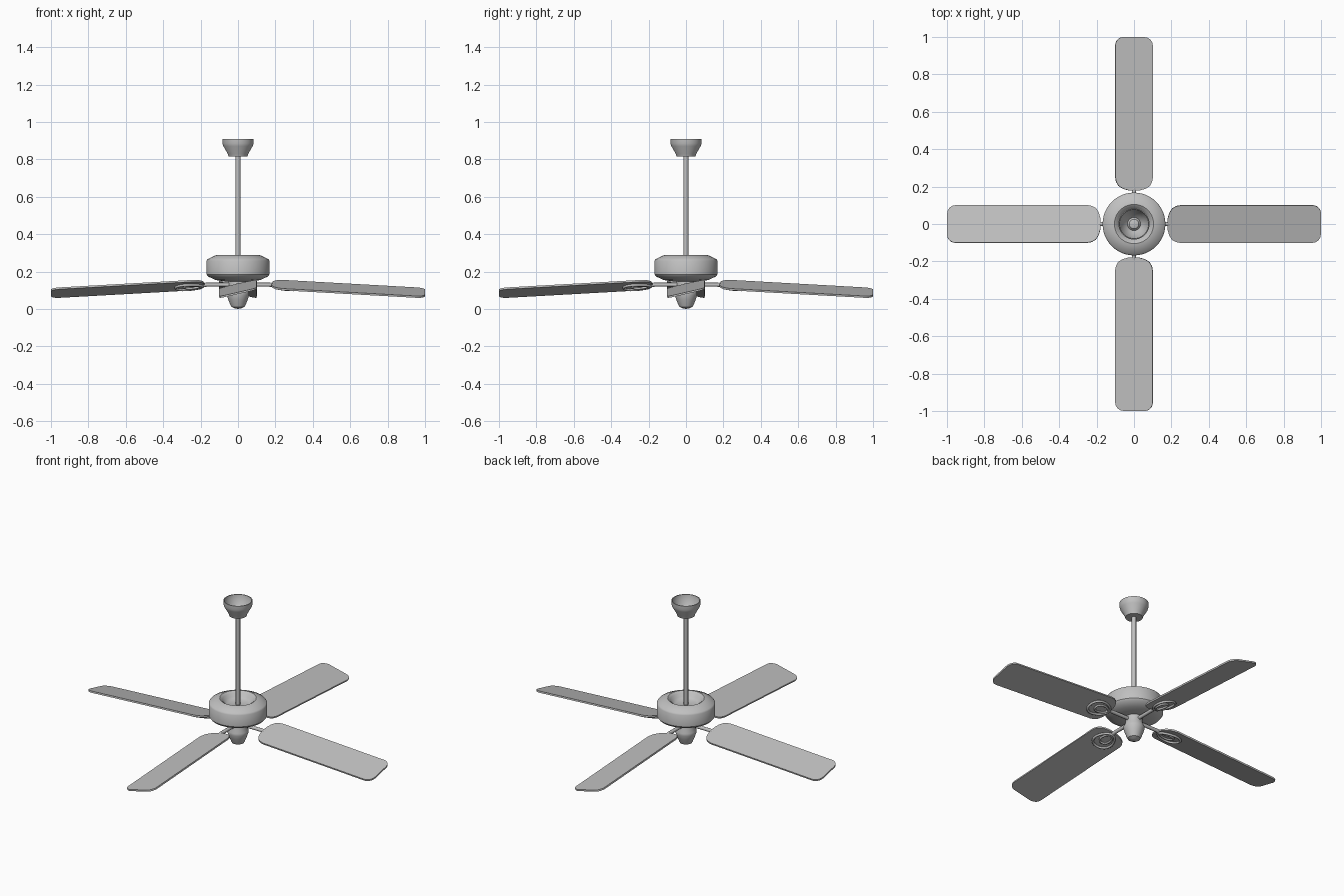
import bpy, bmesh, math
from mathutils import Matrix, Vector

if "Cube" in bpy.data.objects:
    bpy.data.objects.remove(bpy.data.objects["Cube"])

metal = bpy.data.materials.new("mid_grey")
metal.diffuse_color = (0.53, 0.53, 0.53, 1)
metal.use_nodes = True
metal.node_tree.nodes["Principled BSDF"].inputs["Base Color"].default_value = metal.diffuse_color


def finish(obj, angle=35):
    obj.data.materials.clear()
    obj.data.materials.append(metal)
    bpy.ops.object.select_all(action='DESELECT')
    obj.select_set(True)
    bpy.context.view_layer.objects.active = obj
    bpy.ops.object.shade_smooth_by_angle(angle=math.radians(angle))
    return obj


def from_bmesh(name, bm):
    bmesh.ops.recalc_face_normals(bm, faces=bm.faces)
    mesh = bpy.data.meshes.new(name)
    bm.to_mesh(mesh)
    bm.free()
    obj = bpy.data.objects.new(name, mesh)
    bpy.context.collection.objects.link(obj)
    return obj


def lathe(name, profile, steps=40):
    """Spin a (radius, height) profile around the z axis."""
    bm = bmesh.new()
    verts = [bm.verts.new((r, 0, z)) for r, z in profile]
    edges = [bm.edges.new(p) for p in zip(verts, verts[1:])]
    bmesh.ops.spin(bm, geom=verts + edges, cent=(0, 0, 0), axis=(0, 0, 1),
                   angle=2 * math.pi, steps=steps)
    bmesh.ops.remove_doubles(bm, verts=bm.verts, dist=0.0002)
    return finish(from_bmesh(name, bm))


def wire(name, points, radius, cyclic, matrix):
    """Round wire through points, converted to a mesh."""
    curve = bpy.data.curves.new(name, 'CURVE')
    curve.dimensions = '3D'
    curve.bevel_depth = radius
    curve.bevel_resolution = 2
    curve.use_fill_caps = True
    spline = curve.splines.new('POLY')
    spline.points.add(len(points) - 1)
    for p, co in zip(spline.points, points):
        p.co = (*(matrix @ Vector(co)), 1)
    spline.use_cyclic_u = cyclic
    obj = bpy.data.objects.new(name, curve)
    bpy.context.collection.objects.link(obj)
    bpy.ops.object.select_all(action='DESELECT')
    obj.select_set(True)
    bpy.context.view_layer.objects.active = obj
    bpy.ops.object.convert(target='MESH')
    return finish(bpy.context.object, 60)


def oval(x0, x1, half, z, y=0, n=24):
    """Egg-shaped loop, narrower toward x0."""
    pts = []
    for i in range(n):
        a = 2 * math.pi * i / n
        c = math.cos(a)
        pts.append(((x0 + x1) / 2 + (x1 - x0) / 2 * c,
                    y + half * math.sin(a) * (1 + 0.2 * c), z))
    return pts


# Central stack
lathe("ceiling_canopy", [(0.0, 0.815), (0.05, 0.815), (0.055, 0.83), (0.078, 0.87),
                         (0.083, 0.885), (0.083, 0.91), (0.078, 0.91), (0.075, 0.885),
                         (0.05, 0.84), (0.035, 0.825), (0.025, 0.838), (0.0, 0.845)])
lathe("down_rod", [(0, 0.22), (0.013, 0.22), (0.013, 0.82), (0, 0.82)], 20)
lathe("motor_housing", [(0, 0.25), (0.06, 0.25), (0.08, 0.262), (0.09, 0.28),
                        (0.105, 0.29), (0.12, 0.287), (0.162, 0.267), (0.168, 0.258),
                        (0.168, 0.185), (0.16, 0.174), (0.12, 0.155), (0.07, 0.148),
                        (0, 0.148)], 48)
lathe("switch_housing", [(0, 0.15), (0.05, 0.15), (0.05, 0.11), (0.06, 0.09),
                         (0.06, 0.075), (0.052, 0.05), (0.04, 0.02), (0.036, 0.012),
                         (0.018, 0.004), (0, 0.0)])

# Blade outline: rounded tip corners, tapered root
side = [(0.178, 0.0), (0.18, 0.03), (0.188, 0.06), (0.203, 0.085), (0.225, 0.098),
        (0.25, 0.1025)]
for i in range(7):
    a = math.pi / 2 * (1 - i / 6)
    side.append((0.955 + 0.046 * math.cos(a), 0.0565 + 0.046 * math.sin(a)))
outline = side + [(x, -y) for x, y in reversed(side[1:])]

# Droop outward and pitch about the blade's length
tilt = (Matrix.Translation((0, 0, 0.141)) @ Matrix.Rotation(math.radians(3.2), 4, 'Y')
        @ Matrix.Rotation(math.radians(13), 4, 'X'))

bm = bmesh.new()
face = bm.faces.new([bm.verts.new((x, y, -0.005)) for x, y in outline])
top = bmesh.ops.extrude_face_region(bm, geom=[face])
bmesh.ops.translate(bm, vec=(0, 0, 0.01),
                    verts=[v for v in top['geom'] if isinstance(v, bmesh.types.BMVert)])
bm.transform(tilt)
blade = finish(from_bmesh("blade", bm))

# Wire bracket under each blade, and the arm to the hub
z = -0.011
parts = [blade,
         wire("bracket_outer_loop", oval(0.19, 0.335, 0.055, z), 0.007, True, tilt),
         wire("bracket_inner_loop", oval(0.20, 0.29, 0.028, z), 0.006, True, tilt),
         wire("blade_arm", [(0.03, 0, 0.13), (0.17, 0, 0.13), (0.205, 0, 0.122)],
              0.011, False, Matrix.Identity(4))]

# Repeat around the hub
for k in range(1, 4):
    for part in parts:
        copy = part.copy()
        copy.name = f"{part.name}_{k + 1}"
        copy.matrix_world = Matrix.Rotation(k * math.pi / 2, 4, 'Z')
        bpy.context.collection.objects.link(copy)
